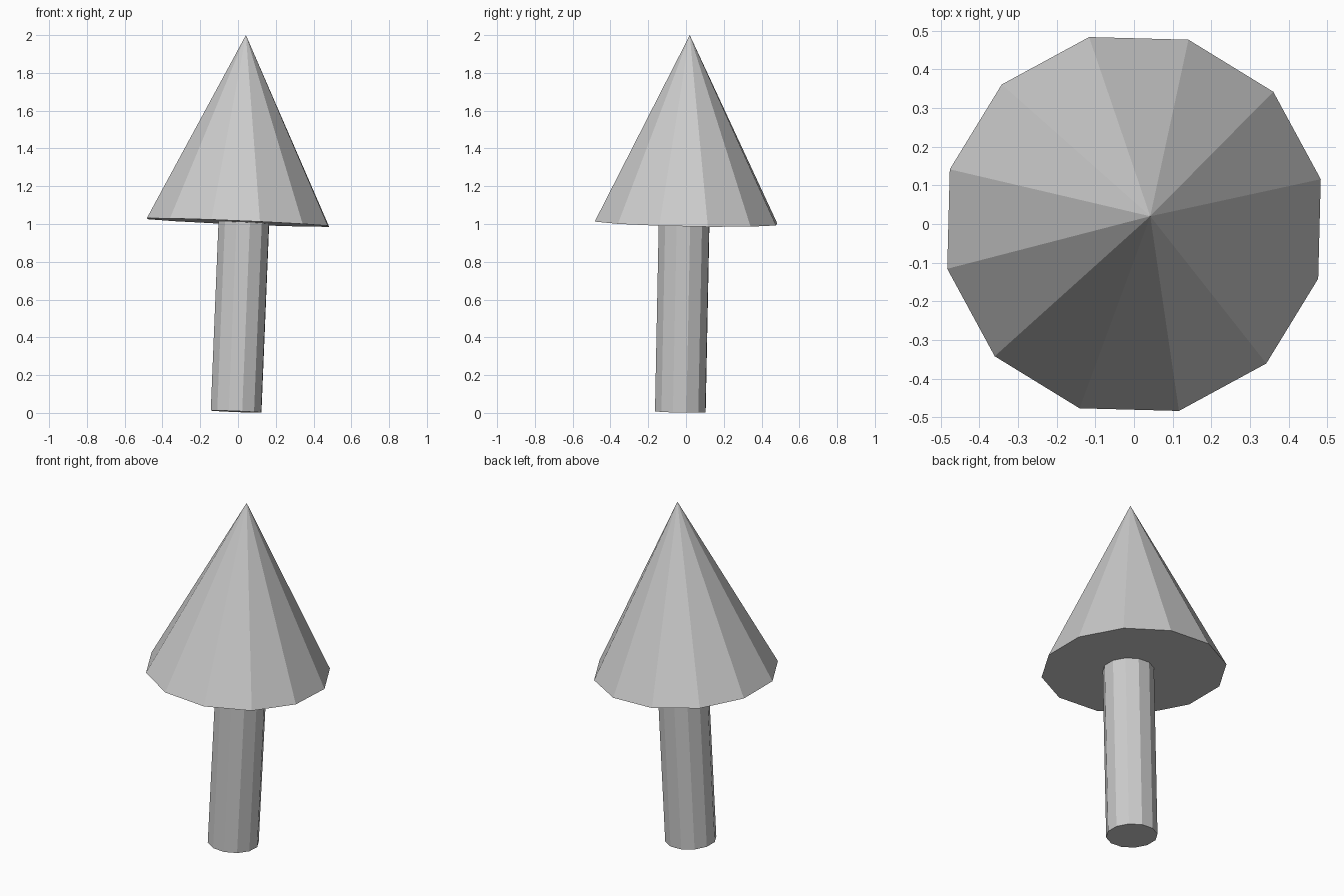
import bpy
from math import radians
from mathutils import Vector, Quaternion

if "Cube" in bpy.data.objects:
    bpy.data.objects.remove(bpy.data.objects["Cube"])

Z = Vector((0, 0, 1))


def tapered(name, base, tip, r1, r2, sides, turn):
    """Flat-shaded cone or cylinder running from base to tip."""
    base, tip = Vector(base), Vector(tip)
    axis = tip - base
    bpy.ops.mesh.primitive_cone_add(vertices=sides, radius1=r1, radius2=r2,
                                    depth=axis.length, location=(base + tip) / 2)
    ob = bpy.context.object
    ob.name = name
    ob.rotation_mode = 'QUATERNION'
    ob.rotation_quaternion = (Z.rotation_difference(axis)
                              @ Quaternion(Z, radians(turn)))
    return ob


# Twelve-sided pointed crown, leaning slightly
tapered("crown", (0, 0, 1.008), (0.042, 0.02, 2.0), 0.497, 0, 12, 13.5)

# Slim stem with the same lean
tapered("stem", (-0.010, -0.030, 0.007), (0.031, -0.010, 1.008), 0.138, 0.138, 12, 13.5)
